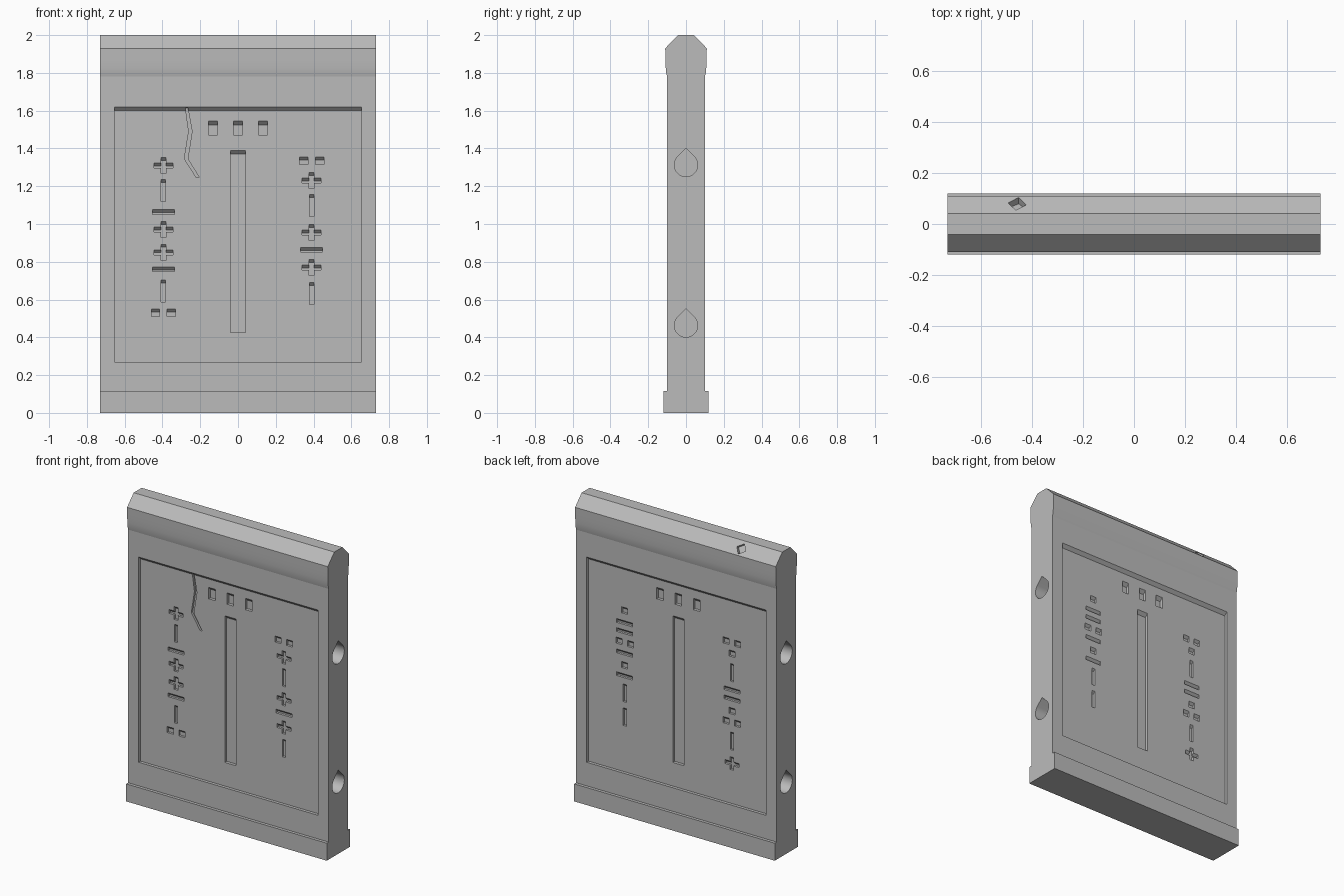
import bpy, bmesh, math
from mathutils import Matrix, Vector, Euler

cube = bpy.data.objects.get("Cube")
if cube:
    bpy.data.objects.remove(cube, do_unlink=True)

stone = bpy.data.materials.new("stone grey")
stone.use_nodes = True
GREY = (0.5, 0.5, 0.5, 1)
stone.diffuse_color = GREY
stone.node_tree.nodes["Principled BSDF"].inputs["Base Color"].default_value = GREY


def prism(bm, outline, offset):
    """Close an outline of 3D points into a solid along an offset."""
    face = bm.faces.new([bm.verts.new(p) for p in outline])
    out = bmesh.ops.extrude_face_region(bm, geom=[face])
    moved = [v for v in out["geom"] if isinstance(v, bmesh.types.BMVert)]
    bmesh.ops.translate(bm, verts=moved, vec=offset)


def to_object(bm, name):
    bmesh.ops.recalc_face_normals(bm, faces=bm.faces)
    mesh = bpy.data.meshes.new(name)
    bm.to_mesh(mesh)
    bm.free()
    mesh.materials.append(stone)
    obj = bpy.data.objects.new(name, mesh)
    bpy.context.collection.objects.link(obj)
    return obj


# Slab: half profile mirrored front to back, extruded sideways
W = 0.73
half = [(0.12, 0), (0.12, 0.115), (0.10, 0.115), (0.10, 1.78), (0.1045, 1.80),
        (0.1075, 1.83), (0.109, 1.87), (0.11, 1.93), (0.042, 2.0)]
profile = half + [(-y, z) for y, z in reversed(half)]
bm = bmesh.new()
prism(bm, [(-W, y, z) for y, z in profile], (2 * W, 0, 0))
slab = to_object(bm, "tablet_slab")
bpy.context.view_layer.objects.active = slab
slab.select_set(True)


def carve(bm, name):
    """Subtract a cutter mesh from the slab."""
    cutter = to_object(bm, name)
    cutter.hide_render = True
    mod = slab.modifiers.new(name, "BOOLEAN")
    mod.operation = "DIFFERENCE"
    mod.solver = "EXACT"
    mod.use_self = True
    mod.object = cutter
    bpy.ops.object.modifier_apply(modifier=mod.name)
    bpy.data.objects.remove(cutter, do_unlink=True)


def pocket(bm, side, u, hw, z0, z1, face, depth, out=0.01):
    """Pocket with a sloped roof; u runs to the right seen from that side."""
    x = -side * u
    deep = face - depth
    outline = [(face + out, z0), (face + out, z1 + out), (deep, z1 - depth), (deep, z0)]
    prism(bm, [(x - hw, side * y, z) for y, z in outline], (2 * hw, 0, 0))


# Recessed panel on both sides
FLOOR = 0.08
bm = bmesh.new()
for side in (-1, 1):
    pocket(bm, side, 0, 0.653, 0.27, 1.62, 0.10, 0.02)
carve(bm, "panel_cutter")

# Carved marks: p plus, v upright, h bar, d dot, t two dots
SHAPES = {"p": [(0, 0.05, 0.013), (0, 0.013, 0.042)], "v": [(0, 0.012, 0.058)],
          "h": [(0, 0.058, 0.0125)], "d": [(0, 0.022, 0.02)],
          "t": [(-0.042, 0.022, 0.02), (0.042, 0.022, 0.02)]}
COLUMNS = [
    (-1, -0.395, "pvhpphvt", [1.31, 1.178, 1.063, 0.97, 0.85, 0.76, 0.645, 0.53]),
    (-1, 0.39, "tpvphpv", [1.335, 1.23, 1.097, 0.955, 0.863, 0.77, 0.632]),
    (1, -0.39, "dhhthdhvv", [1.33, 1.25, 1.19, 1.12, 1.05, 0.97, 0.90, 0.787, 0.63]),
    (1, 0.39, "tdvhhdtvp", [1.33, 1.255, 1.13, 1.017, 0.957, 0.878, 0.805, 0.68, 0.533]),
]
bm = bmesh.new()
for side, u, marks, heights in COLUMNS:
    for mark, z in zip(marks, heights):
        for du, hw, hh in SHAPES[mark]:
            pocket(bm, side, u + du, hw, z - hh, z + hh, FLOOR, 0.015)

# Centre slot and the three windows above it
for side in (-1, 1):
    pocket(bm, side, 0, 0.04, 0.425, 1.39, FLOOR, 0.02)
    for u in (-0.133, 0, 0.133):
        pocket(bm, side, u, 0.024, 1.47, 1.545, FLOOR, 0.02)
carve(bm, "mark_cutter")

# Crack on the front
path = [(-0.272, 1.615), (-0.252, 1.49), (-0.275, 1.345), (-0.212, 1.245)]
widths = [0.006, 0.009, 0.009, 0.008]
left = [(x - w, -0.105, z) for (x, z), w in zip(path, widths)]
right = [(x + w, -0.105, z) for (x, z), w in zip(path, widths)]
bm = bmesh.new()
prism(bm, left + right[::-1], (0, 0.04, 0))
carve(bm, "crack_cutter")

# Teardrop sockets in both ends
R, SEGMENTS = 0.062, 36
bm = bmesh.new()
for end in (-1, 1):
    for zc in (0.463, 1.313):
        drop = [(end * (W + 0.02), 0, zc + R * math.sqrt(2))]
        for i in range(SEGMENTS + 1):
            a = math.radians(45 - 270 * i / SEGMENTS)
            drop.append((end * (W + 0.02), R * math.cos(a), zc + R * math.sin(a)))
        prism(bm, drop, (-end * 0.12, 0, 0))
carve(bm, "socket_cutter")

# Chip knocked out of the rear top bevel
bm = bmesh.new()
turn = Euler((0.7, 0.5, 0.4)).to_matrix().to_4x4()
bmesh.ops.create_cube(bm, size=0.05,
                      matrix=Matrix.Translation(Vector((-0.457, 0.08, 1.963))) @ turn)
carve(bm, "chip_cutter")

bpy.ops.object.shade_smooth_by_angle(angle=math.radians(10))
